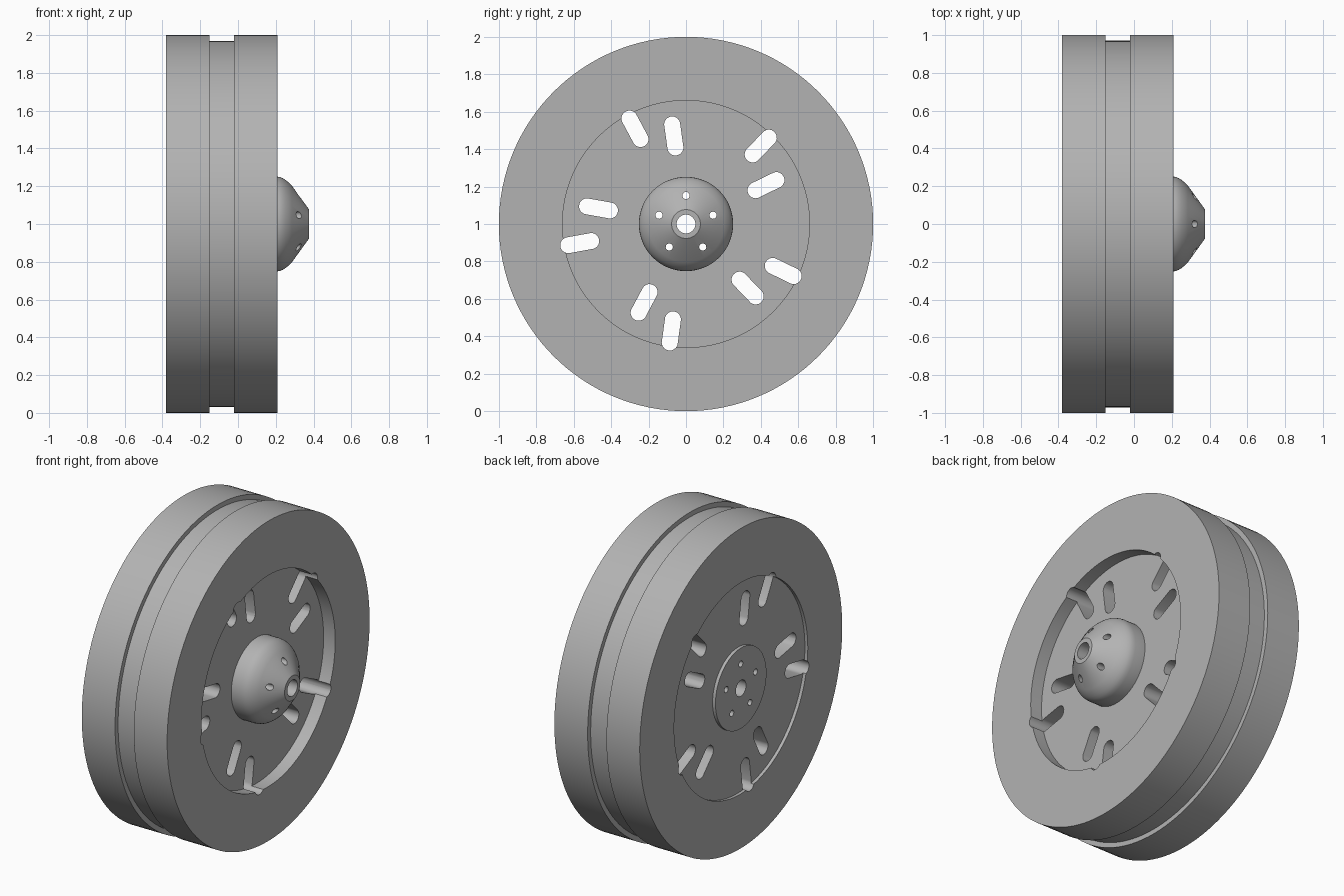
import bpy, bmesh
from math import cos, sin, pi, radians
from mathutils import Matrix, Vector

if "Cube" in bpy.data.objects:
    bpy.data.objects.remove(bpy.data.objects["Cube"], do_unlink=True)

grey = bpy.data.materials.new("plain grey")
grey.use_nodes = True
colour = (0.45, 0.45, 0.45, 1)
grey.diffuse_color = colour
grey.node_tree.nodes["Principled BSDF"].inputs["Base Color"].default_value = colour

BORE = 0.05
CENTRE = Vector((0, 0, 1))


def make_object(name, bm):
    bmesh.ops.recalc_face_normals(bm, faces=bm.faces)
    mesh = bpy.data.meshes.new(name)
    bm.to_mesh(mesh)
    bm.free()
    obj = bpy.data.objects.new(name, mesh)
    obj.location = CENTRE
    bpy.context.collection.objects.link(obj)
    mesh.materials.append(grey)
    return obj


def lathe(name, profile, steps):
    """Turn a closed (x, radius) outline around the x axis."""
    bm = bmesh.new()
    rings = [[bm.verts.new((x, r * cos(2 * pi * i / steps), r * sin(2 * pi * i / steps)))
              for i in range(steps)] for x, r in profile]
    for a, b in zip(rings, rings[1:] + rings[:1]):
        for i in range(steps):
            j = (i + 1) % steps
            bm.faces.new((a[i], a[j], b[j], b[i]))
    return make_object(name, bm)


def add_slot(bm, distance, angle, radius, half_length=0.0, steps=24):
    """Add a round-ended prism along x, stretched away from the axle."""
    turn = Matrix.Rotation(angle, 3, 'X')
    outline = []
    for i in range(steps):
        a = 2 * pi * (i + 0.5) / steps
        y = radius * cos(a)
        y += half_length if y > 0 else -half_length
        outline.append(turn @ Vector((0, distance + y, radius * sin(a))))
    ends = [[bm.verts.new(p + Vector((x, 0, 0))) for p in outline] for x in (-0.6, 0.6)]
    for i in range(steps):
        j = (i + 1) % steps
        bm.faces.new((ends[0][i], ends[0][j], ends[1][j], ends[1][i]))
    bm.faces.new(ends[0])
    bm.faces.new(ends[1])


# Wheel body: outer groove, deep recess on the left, shallow one on the right
wheel = lathe("wheel_body", [
    (-0.36, BORE), (-0.36, 0.66), (-0.38, 0.66), (-0.38, 1), (-0.15, 1), (-0.15, 0.97),
    (-0.02, 0.97), (-0.02, 1), (0.21, 1), (0.21, 0.66), (0.13, 0.66), (0.13, BORE)], 128)

# Domed hub and the flat plate behind it
hub = lathe("hub_dome", [
    (0.13, BORE), (0.13, 0.252), (0.2, 0.252), (0.22, 0.249), (0.236, 0.243),
    (0.252, 0.233), (0.268, 0.22), (0.285, 0.203), (0.376, 0.077), (0.376, BORE)], 64)
plate = lathe("back_plate", [(-0.36, BORE), (-0.36, 0.252), (-0.38, 0.252), (-0.38, BORE)], 64)

# Cutters for the five slot pairs and the five bolt holes
slots, holes = bmesh.new(), bmesh.new()
for k in range(5):
    step = k * 2 * pi / 5
    add_slot(slots, 0.577, radians(46.2) + step, 0.043, 0.062)
    add_slot(slots, 0.475, radians(25.9) + step, 0.043, 0.062)
    add_slot(holes, 0.152, pi / 2 + step, 0.019)
slot_cutter = make_object("slot_cutter", slots)
hole_cutter = make_object("bolt_hole_cutter", holes)

for obj, cutters in ((wheel, (slot_cutter, hole_cutter)), (hub, (hole_cutter,)),
                     (plate, (hole_cutter,))):
    bpy.ops.object.select_all(action='DESELECT')
    bpy.context.view_layer.objects.active = obj
    obj.select_set(True)
    for cutter in cutters:
        mod = obj.modifiers.new("cut", 'BOOLEAN')
        mod.operation = 'DIFFERENCE'
        mod.solver = 'EXACT'
        mod.object = cutter
        bpy.ops.object.modifier_apply(modifier=mod.name)
    bpy.ops.object.shade_smooth_by_angle(angle=radians(30))

for cutter in (slot_cutter, hole_cutter):
    bpy.data.objects.remove(cutter, do_unlink=True)
